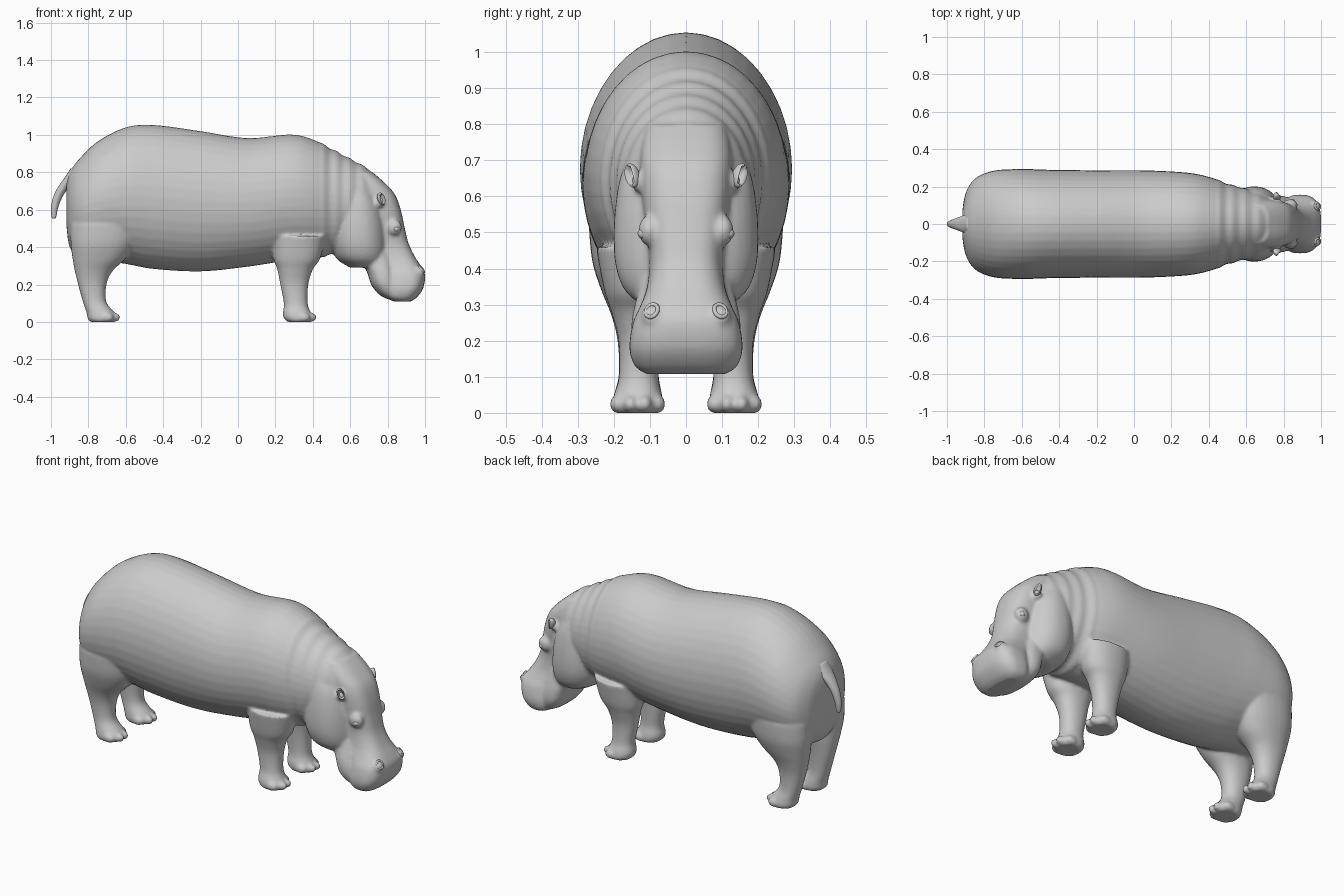
import bpy, bmesh, math
from mathutils import Matrix, Vector

if "Cube" in bpy.data.objects:
    bpy.data.objects.remove(bpy.data.objects["Cube"])


def spline(rows, steps):
    """Smoothly interpolate the key sections."""
    out = []
    for i in range(len(rows) - 1):
        p = [rows[max(i - 1, 0)], rows[i], rows[i + 1], rows[min(i + 2, len(rows) - 1)]]
        for s in range(steps):
            t = s / steps
            out.append([0.5 * (2 * b + (c - a) * t + (2 * a - 5 * b + 4 * c - d) * t * t
                        + (3 * b - a - 3 * c + d) * t ** 3) for a, b, c, d in zip(*p)])
    return out + [list(rows[-1])]


def loft(bm, axis, rows, power=2.0, n=40, steps=5, folds=False):
    """Rows: position on axis, low/high of second axis, low/high of y."""
    rings = []
    for t, a0, a1, y0, y1 in spline(rows, steps):
        k = 1.0
        if folds and 0.44 < t < 0.72:
            k += 0.016 * math.sin((t - 0.44) * 2 * math.pi / 0.07)
        ring = []
        for i in range(n):
            w = 2 * math.pi * i / n
            c, s = math.cos(w), math.sin(w)
            a = (a0 + a1) / 2 + k * (a1 - a0) / 2 * math.copysign(abs(c) ** (2 / power), c)
            y = (y0 + y1) / 2 + k * (y1 - y0) / 2 * math.copysign(abs(s) ** (2 / power), s)
            ring.append(bm.verts.new((t, y, a) if axis == 'x' else (a, y, t)))
        rings.append(ring)
    for r, q in zip(rings, rings[1:]):
        for i in range(n):
            j = (i + 1) % n
            bm.faces.new((r[i], r[j], q[j], q[i]))
    bm.faces.new(rings[0][::-1])
    bm.faces.new(rings[-1])


def sym(rows):
    return [(t, a, b, -w, w) for t, a, b, w in rows]


def ball(bm, loc, size, rot=(0, 0, 0)):
    m = Matrix.Translation(loc)
    for r, ax in zip(rot, 'XYZ'):
        m = m @ Matrix.Rotation(r, 4, ax)
    m = m @ Matrix.Diagonal((*size, 1))
    return bmesh.ops.create_uvsphere(bm, u_segments=20, v_segments=14, radius=1, matrix=m)['verts']


def finish(name, bm):
    bmesh.ops.recalc_face_normals(bm, faces=bm.faces[:])
    me = bpy.data.meshes.new(name)
    bm.to_mesh(me)
    bm.free()
    for f in me.polygons:
        f.use_smooth = True
    ob = bpy.data.objects.new(name, me)
    bpy.context.collection.objects.link(ob)
    return ob


skin = bmesh.new()

# barrel body and folded neck
loft(skin, 'x', sym([
    (-.918, .52, .74, .07), (-.90, .40, .80, .165), (-.85, .35, .87, .243),
    (-.75, .33, .965, .285), (-.60, .31, 1.04, .294), (-.45, .283, 1.053, .29),
    (-.2, .27, 1.02, .287), (.05, .295, .983, .287), (.28, .33, 1.002, .275),
    (.40, .34, .975, .252), (.50, .36, .925, .215), (.60, .40, .872, .187),
    (.69, .48, .822, .15), (.75, .56, .765, .11)]), folds=True, steps=8)

# jowls
loft(skin, 'z', sym([
    (.29, .60, .77, .11), (.33, .535, .79, .162), (.38, .505, .80, .188),
    (.45, .49, .80, .20), (.55, .49, .79, .198), (.65, .51, .76, .183),
    (.74, .53, .70, .15)]), 2.2)

# skull and muzzle
loft(skin, 'z', sym([
    (.108, .84, .92, .11), (.13, .795, .955, .142), (.18, .785, .99, .157),
    (.25, .785, 1.0, .147), (.30, .76, .977, .125), (.35, .70, .945, .108),
    (.42, .62, .912, .103), (.50, .60, .892, .112), (.60, .60, .87, .122),
    (.68, .55, .84, .128), (.74, .52, .788, .125), (.80, .52, .72, .11)]), 2.9)

# lower jaw
loft(skin, 'z', sym([
    (.125, .79, .88, .10), (.15, .75, .87, .13), (.20, .712, .86, .15),
    (.26, .692, .85, .15), (.33, .66, .835, .135), (.42, .60, .81, .12)]), 2.5)

# legs with toes, mirrored left and right
front_leg = [(0, .265, .39, .072, .198), (.02, .245, .405, .064, .205), (.05, .24, .39, .066, .200),
             (.10, .245, .372, .076, .186), (.20, .226, .376, .07, .187), (.28, .21, .40, .06, .207),
             (.34, .19, .44, .05, .227), (.46, .18, .47, .04, .25)]
rear_leg = [(0, -.79, -.66, .072, .198), (.02, -.805, -.645, .064, .205), (.05, -.81, -.66, .066, .200),
            (.11, -.83, -.705, .076, .186), (.20, -.855, -.703, .07, .19), (.27, -.872, -.672, .06, .207),
            (.34, -.885, -.60, .045, .235), (.42, -.895, -.55, .04, .26), (.52, -.895, -.52, .04, .27)]
for side in (1, -1):
    for rows, toe_x in ((front_leg, .385), (rear_leg, -.665)):
        loft(skin, 'z', [(t, a, b, y0 * side, y1 * side) for t, a, b, y0, y1 in rows], 2.2, 28)
        for k, back in ((-.056, .035), (-.02, 0), (.02, 0), (.056, .035)):
            ball(skin, (toe_x - back, side * (.134 + k), .024), (.036, .021, .025))
    # brow bulge, nostril mound and ear root
    ball(skin, (.835, side * .102, .505), (.04, .03, .042))
    ball(skin, (.962, side * .092, .265), (.036, .034, .035))
    ball(skin, (.755, side * .122, .64), (.03, .03, .03))

body = finish("hippo_body", skin)
rm = body.modifiers.new("Remesh", 'REMESH')
rm.mode = 'VOXEL'
rm.voxel_size = 0.009
rm.use_smooth_shade = True
sm = body.modifiers.new("Smooth", 'SMOOTH')
sm.factor = 0.5
sm.iterations = 4

# tail
tail = bmesh.new()
loft(tail, 'z', sym([
    (.552, -.992, -.977, .007), (.565, -.997, -.971, .012), (.61, -1.0, -.962, .018),
    (.67, -.987, -.938, .026), (.72, -.963, -.902, .036), (.77, -.928, -.86, .05),
    (.82, -.895, -.80, .055)]), n=20)
finish("tail", tail)

for side, label in ((1, "left"), (-1, "right")):
    # cupped ear
    ear = bmesh.new()
    verts = ball(ear, (0, 0, 0), (.026, .019, .035))
    for v in verts:
        r = math.hypot(v.co.y / .019, v.co.z / .035)
        if v.co.x > 0:
            v.co.x = .012 - .026 * max(0, 1 - r * r) if r < .8 else v.co.x * .8
    ob = finish(label + "_ear", ear)
    ob.location = (.767, side * .15, .658)
    ob.rotation_euler = (-side * .35, 0, side * .8)

    # eyeball
    eye = bmesh.new()
    ball(eye, (.846, side * .118, .497), (.017, .016, .015))
    finish(label + "_eye", eye)

    # raised nostril rim
    rim = bmesh.new()
    m = 14
    loops = []
    for i in range(m):
        a = 2 * math.pi * i / m
        loops.append([rim.verts.new((
            (.017 + .006 * math.cos(b)) * math.cos(a),
            (.022 + .006 * math.cos(b)) * math.sin(a),
            .006 * math.sin(b))) for b in (2 * math.pi * j / 8 for j in range(8))])
    for i in range(m):
        for j in range(8):
            p, q = loops[i], loops[(i + 1) % m]
            rim.faces.new((p[j], q[j], q[(j + 1) % 8], p[(j + 1) % 8]))
    ob = finish(label + "_nostril", rim)
    ob.location = (.981, side * .095, .283)
    ob.rotation_euler = Vector((.75, side * .25, .6)).to_track_quat('Z', 'Y').to_euler()
